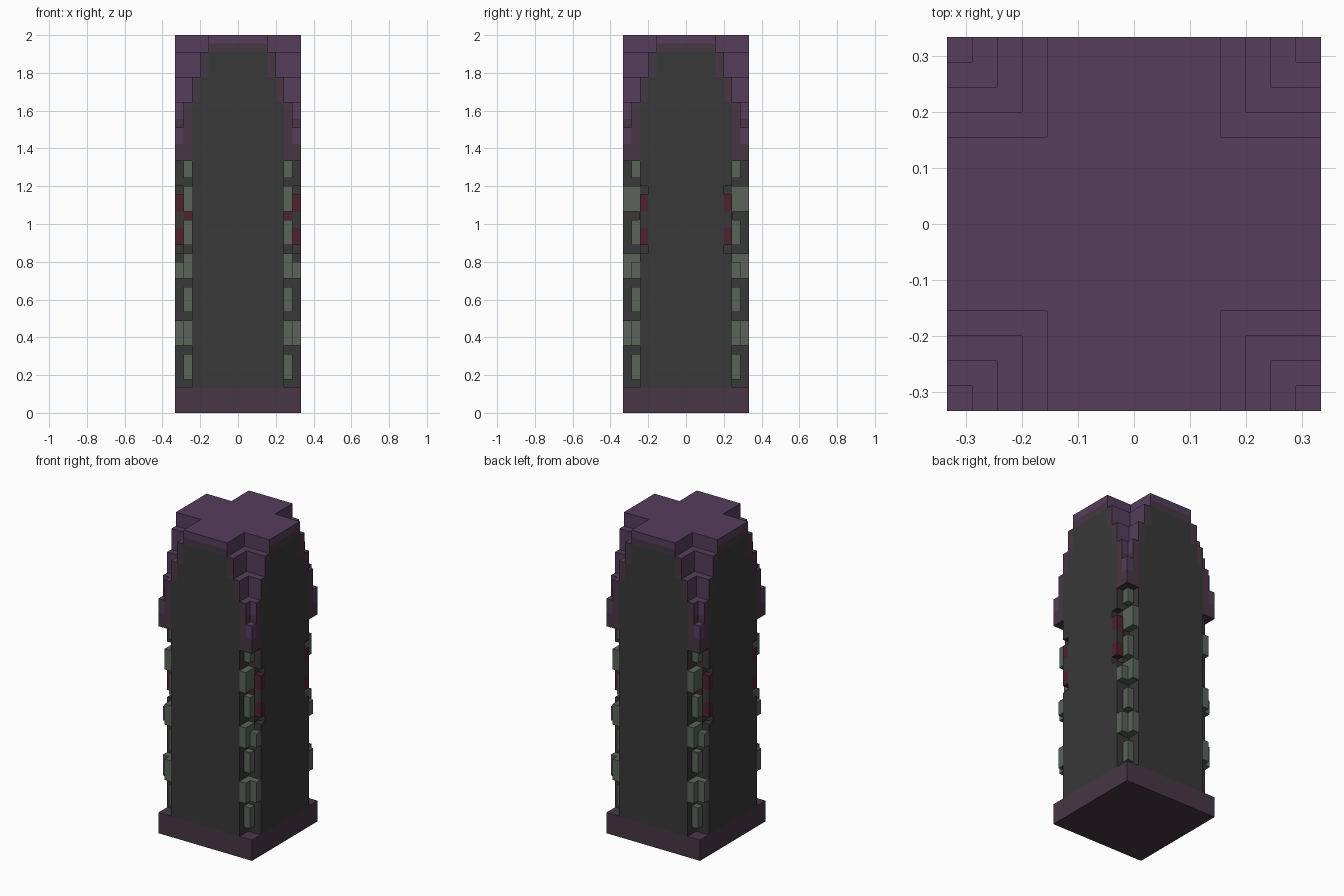
import bpy, bmesh

if "Cube" in bpy.data.objects:
    bpy.data.objects.remove(bpy.data.objects["Cube"], do_unlink=True)

U = 2 / 45          # one block; the pillar is 15 x 15 x 45 blocks
R = 7.5             # half width in blocks


def material(name, rgb):
    m = bpy.data.materials.new(name)
    m.use_nodes = True
    m.diffuse_color = (*rgb, 1)
    m.node_tree.nodes["Principled BSDF"].inputs["Base Color"].default_value = (*rgb, 1)
    return m


STONE = material("dark stone", (0.040, 0.040, 0.040))
PURPLE = material("bright purple", (0.092, 0.048, 0.107))
DULL = material("dull purple", (0.064, 0.038, 0.056))
GREEN = material("grey green", (0.100, 0.127, 0.102))
RED = material("dark red", (0.076, 0.016, 0.029))


def prism(bm, profile, z0, z1):
    """Extrude a flat outline, given in blocks, from z0 to z1."""
    face = bm.faces.new([bm.verts.new((x * U, y * U, z0 * U)) for x, y in profile])
    top = bmesh.ops.extrude_face_region(bm, geom=[face])["geom"]
    verts = [v for v in top if isinstance(v, bmesh.types.BMVert)]
    bmesh.ops.translate(bm, verts=verts, vec=(0, 0, (z1 - z0) * U))


def rect(x0, x1, y0, y1):
    return [(x0, y0), (x1, y0), (x1, y1), (x0, y1)]


def cross(w, rx, ry):
    quarter = [(rx, w), (w, w), (w, ry)]
    half = quarter + [(-x, y) for x, y in reversed(quarter)]
    return half + [(-x, -y) for x, y in half]


def part(name, solids, mats, rule=None, mirror=False):
    """solids: (outline, z0, z1); rule(centre in blocks, normal) picks the material."""
    bm = bmesh.new()
    for s in solids:
        prism(bm, *s)
    bmesh.ops.recalc_face_normals(bm, faces=bm.faces)
    if rule:
        for f in bm.faces:
            f.material_index = rule(f.calc_center_median() / U, f.normal)
    me = bpy.data.meshes.new(name)
    bm.to_mesh(me)
    bm.free()
    for m in mats:
        me.materials.append(m)
    ob = bpy.data.objects.new(name, me)
    bpy.context.collection.objects.link(ob)
    if mirror:
        mod = ob.modifiers.new("four corners", "MIRROR")
        mod.use_axis = (True, True, False)
        mod.use_mirror_merge = False
    return ob


# Base and shaft
part("base", [(rect(-R, R, -R, R), 0, 3)], [DULL])
part("shaft", [(cross(5.5, 6.5, R), 3, 30)], [STONE])
for side, s in (("left", 1), ("right", -1)):
    part(f"{side}_panel", [(rect(min(6.5 * s, R * s), max(6.5 * s, R * s), -4.5, 4.5), 3, 30)], [STONE])

# Side panel edges, with small notches and red insets
edge = rect(6.5, R, 4.5, 5.5)
part("panel_edges", [(edge, 3, 19), (edge, 22, 24), (edge, 27, 30)], [STONE], mirror=True)
part("red_insets", [(edge, 20, 22), (edge, 24, 26),
                    (rect(5.5, 6.5, 5.5, 5.6), 23, 24)], [RED], mirror=True)

# Green stones climbing each corner
inner = rect(5.5, 6.5, 5.5, 6.5)
along_x = rect(6.5, R, 5.5, 6.5)
along_y = rect(5.5, 6.5, 5.5, R)
part("slim_corner_stones", [(inner, z, z1) for z, z1 in ((4, 7), (12, 15), (20, 23), (28, 30))],
     [GREEN], mirror=True)
part("wide_corner_stones", [(along_y, 8, 11), (along_x, 8, 11),
                            (along_y, 16, 19), (along_x, 16, 18),
                            (along_y, 24, 27)], [GREEN], mirror=True)

# Stepped crown: panel width, corner notch start, bottom, top of each step
STEPS = ((5.5, 7.5, 30, 34), (5.5, 6.5, 34, 37), (4.5, 5.5, 37, 40), (3.5, 4.5, 40, 43))
part("upper_panels", [(cross(w, R, R), z0, z1) for w, s, z0, z1 in STEPS], [STONE])


def crown_rule(c, n):
    if n.z > 0.5:
        return 0                                   # ledges are bright
    if n.z < -0.5:
        return 1
    if max(abs(c.x), abs(c.y)) > R - 0.01:
        return 0 if c.z > 32 and c.z < 34 and min(abs(c.x), abs(c.y)) > 6.5 else 1
    return 0 if c.z > 34.5 else 1


crown = []
for w, s, z0, z1 in STEPS:
    if s == R:      # full corner block, split so its outer top is bright
        crown += [(rect(w, R, w, R), z0, z0 + 2),
                  (rect(w, 6.5, w, R), z0 + 2, z1),
                  (rect(6.5, R, w, 6.5), z0 + 2, z1),
                  (rect(6.5, R, 6.5, R), z0 + 2, z1)]
    else:           # L shaped corner step
        corner = [(w, w), (R, w), (R, s), (s, s), (s, R), (w, R)]
        crown.append((corner, z0, z0 + 1))
        crown.append((corner, z0 + 1, z1))
part("crown_steps", crown, [PURPLE, DULL], crown_rule, mirror=True)

# Cross shaped cap with a duller lower band on its outer ends
part("cap", [(cross(3.5, R, R), 43, 44), (cross(3.5, R, R), 44, 45)], [PURPLE, DULL],
     lambda c, n: 1 if c.z < 44 and abs(n.z) < 0.5 and max(abs(c.x), abs(c.y)) > R - 0.01 else 0)
